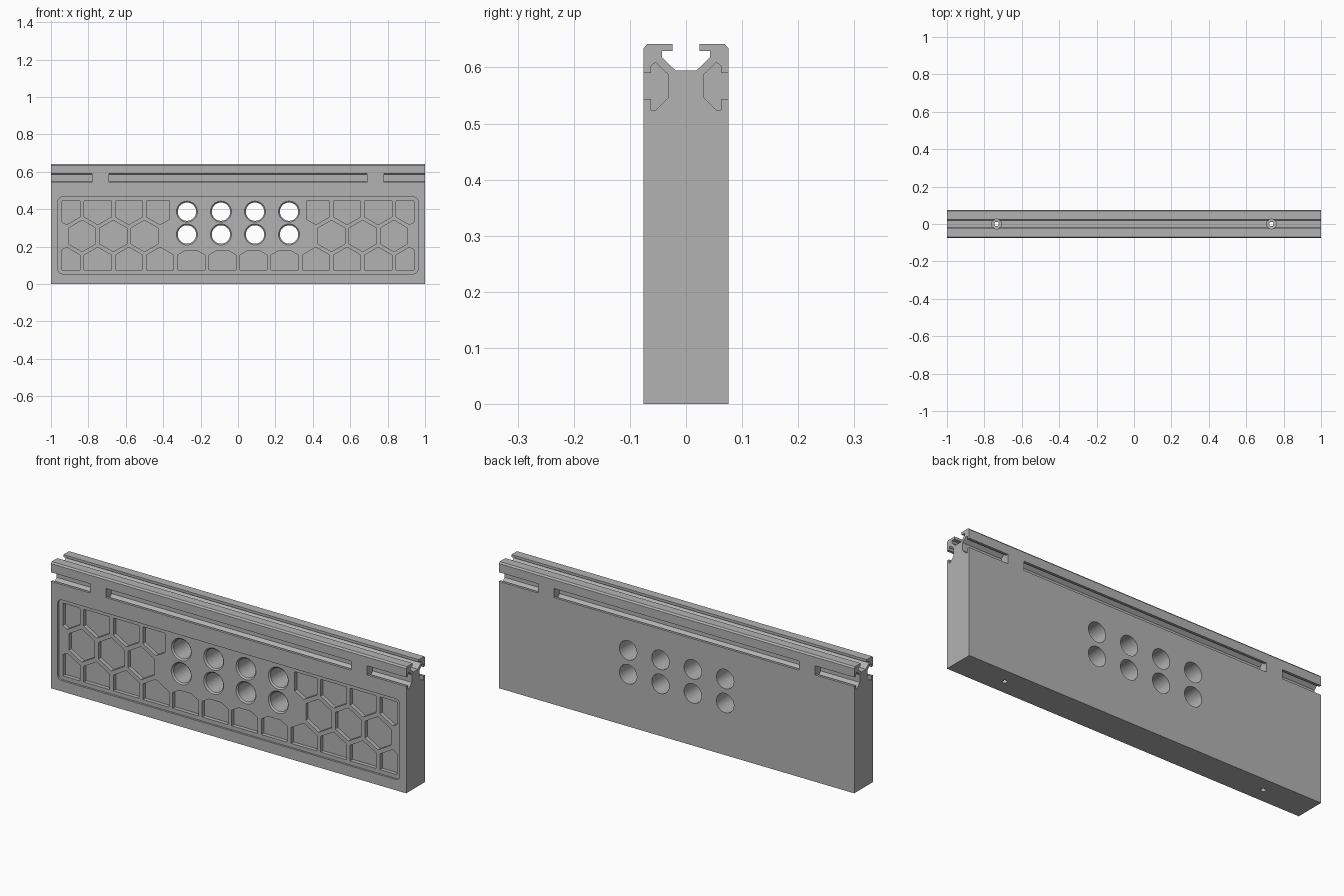
import bpy
import bmesh
from math import sin, cos, pi, radians

old = bpy.data.objects.get("Cube")
if old:
    bpy.data.objects.remove(old, do_unlink=True)

HALF_LEN, HALF_DEPTH, HEIGHT = 1.0, 0.0755, 0.642
PANEL_Y = -HALF_DEPTH + 0.01      # floor of the shallow front recess
POCKET_Y = PANEL_Y + 0.02         # floor of the honeycomb pockets
PITCH, HEX_R = 1 / 6, 0.084

grey = bpy.data.materials.new("grey metal")
grey.use_nodes = True
grey.diffuse_color = (0.45, 0.45, 0.45, 1)
grey.node_tree.nodes["Principled BSDF"].inputs["Base Color"].default_value = grey.diffuse_color


def place(axis, point, depth):
    a, b = point
    return {"x": (depth, a, b), "y": (a, depth, b), "z": (a, b, depth)}[axis]


def loft(bm, axis, sections):
    """Closed solid through (outline, depth) sections along an axis."""
    rings = [[bm.verts.new(place(axis, p, d)) for p in pts] for pts, d in sections]
    for r0, r1 in zip(rings, rings[1:]):
        for i in range(len(r0)):
            j = (i + 1) % len(r0)
            bm.faces.new((r0[i], r0[j], r1[j], r1[i]))
    bm.faces.new(rings[0])
    bm.faces.new(rings[-1])


def prism(bm, axis, pts, start, end):
    loft(bm, axis, [(pts, start), (pts, end)])


def circle(cx, cy, r, n=40, turn=0):
    return [(cx + r * cos(turn + 2 * pi * i / n), cy + r * sin(turn + 2 * pi * i / n))
            for i in range(n)]


def clip(pts, axis, limit, sign):
    """Keep the part of a polygon where sign * coordinate <= sign * limit."""
    out = []
    for p, q in zip(pts, pts[1:] + pts[:1]):
        dp, dq = sign * (p[axis] - limit), sign * (q[axis] - limit)
        if dp <= 0:
            out.append(p)
        if dp * dq < 0:
            t = dp / (dp - dq)
            out.append(tuple(a + (b - a) * t for a, b in zip(p, q)))
    return out


def make_object(name, bm):
    bmesh.ops.recalc_face_normals(bm, faces=bm.faces)
    mesh = bpy.data.meshes.new(name)
    bm.to_mesh(mesh)
    bm.free()
    mesh.materials.append(grey)
    obj = bpy.data.objects.new(name, mesh)
    bpy.context.collection.objects.link(obj)
    return obj


# Body: extruded profile with an open dovetail channel along the top
half = [(HALF_DEPTH, 0), (HALF_DEPTH, 0.634), (0.069, HEIGHT), (0.024, HEIGHT),
        (0.024, 0.629), (0.043, 0.629), (0.043, 0.618), (0.019, 0.595)]
bm = bmesh.new()
prism(bm, "x", half + [(-y, z) for y, z in reversed(half)], -HALF_LEN, HALF_LEN)
body = make_object("rail_body", bm)
cutters = []

# Side slots: T-shaped, interrupted by two solid bridges, on both faces
slot = [(0.09, 0.59), (0.0625, 0.59), (0.0625, 0.6025), (0.0545, 0.609), (0.031, 0.5865),
        (0.031, 0.547), (0.0545, 0.524), (0.0625, 0.524), (0.0625, 0.5435), (0.09, 0.5435)]
bm = bmesh.new()
for side in (-1, 1):
    for x0, x1 in ((-1.05, -0.78), (-0.69, 0.69), (0.78, 1.05)):
        prism(bm, "x", [(side * y, z) for y, z in slot], x0, x1)
cutters.append(make_object("side_slot_cutter", bm))

# Front recess: shallow rounded rectangle
corner, x_in, z_lo, z_hi = 0.022, 0.94, 0.077, 0.443
outline = []
for k, (cx, cz) in enumerate(((x_in, z_hi), (-x_in, z_hi), (-x_in, z_lo), (x_in, z_lo))):
    for i in range(7):
        a = (k + i / 6) * pi / 2
        outline.append((cx + corner * cos(a), cz + corner * sin(a)))
bm = bmesh.new()
prism(bm, "y", outline, -0.1, PANEL_Y)
cutters.append(make_object("front_recess_cutter", bm))

# Honeycomb pockets: clipped to the panel and kept clear of the round holes
row_step = PITCH * sin(radians(60))
bm = bmesh.new()
for row in (-1, 0, 1):
    for col in range(-6, 7):
        x = (col + 0.5 * abs(row)) * PITCH
        z = 0.257 + row * row_step
        if abs(x) > 0.95 or (row >= 0 and abs(x) < 0.4):
            continue
        cell = circle(x, z, HEX_R, 6, pi / 2)
        for axis, limit, sign in ((0, 0.94, 1), (0, -0.94, -1), (1, 0.445, 1), (1, 0.075, -1)):
            cell = clip(cell, axis, limit, sign)
        if row == 1:
            side = 1 if x > 0 else -1
            cell = clip(cell, 0, side * 0.365, -side)
        elif row == -1 and abs(x) < 0.3:
            cell = clip(cell, 1, 0.177, 1)
        prism(bm, "y", cell, -0.1, POCKET_Y)
cutters.append(make_object("honeycomb_cutter", bm))

# Round through holes with a chamfered front rim
bm = bmesh.new()
for x in (-0.273, -0.091, 0.091, 0.273):
    for z in (0.265, 0.387):
        wide, narrow = circle(x, z, 0.056), circle(x, z, 0.049)
        loft(bm, "y", [(wide, -0.1), (wide, PANEL_Y), (narrow, PANEL_Y + 0.007), (narrow, 0.1)])
cutters.append(make_object("round_hole_cutter", bm))

# Vertical screw holes with wider heads below the channel
bm = bmesh.new()
for x in (-0.735, 0.735):
    head, shaft = circle(x, 0, 0.026), circle(x, 0, 0.012)
    loft(bm, "z", [(shaft, -0.05), (shaft, 0.575), (head, 0.576), (head, 0.7)])
cutters.append(make_object("screw_hole_cutter", bm))

# Cut everything, keep the result and drop the cutters
for cutter in cutters:
    cutter.hide_render = True
    mod = body.modifiers.new(cutter.name, "BOOLEAN")
    mod.operation, mod.solver, mod.object = "DIFFERENCE", "EXACT", cutter
bpy.context.view_layer.update()
result = bpy.data.meshes.new_from_object(body.evaluated_get(bpy.context.evaluated_depsgraph_get()))
body.modifiers.clear()
body.data = result
body.data.materials.clear()
body.data.materials.append(grey)
for cutter in cutters:
    bpy.data.objects.remove(cutter, do_unlink=True)

bpy.ops.object.select_all(action="DESELECT")
body.select_set(True)
bpy.context.view_layer.objects.active = body
bpy.ops.object.shade_smooth_by_angle(angle=radians(30))
